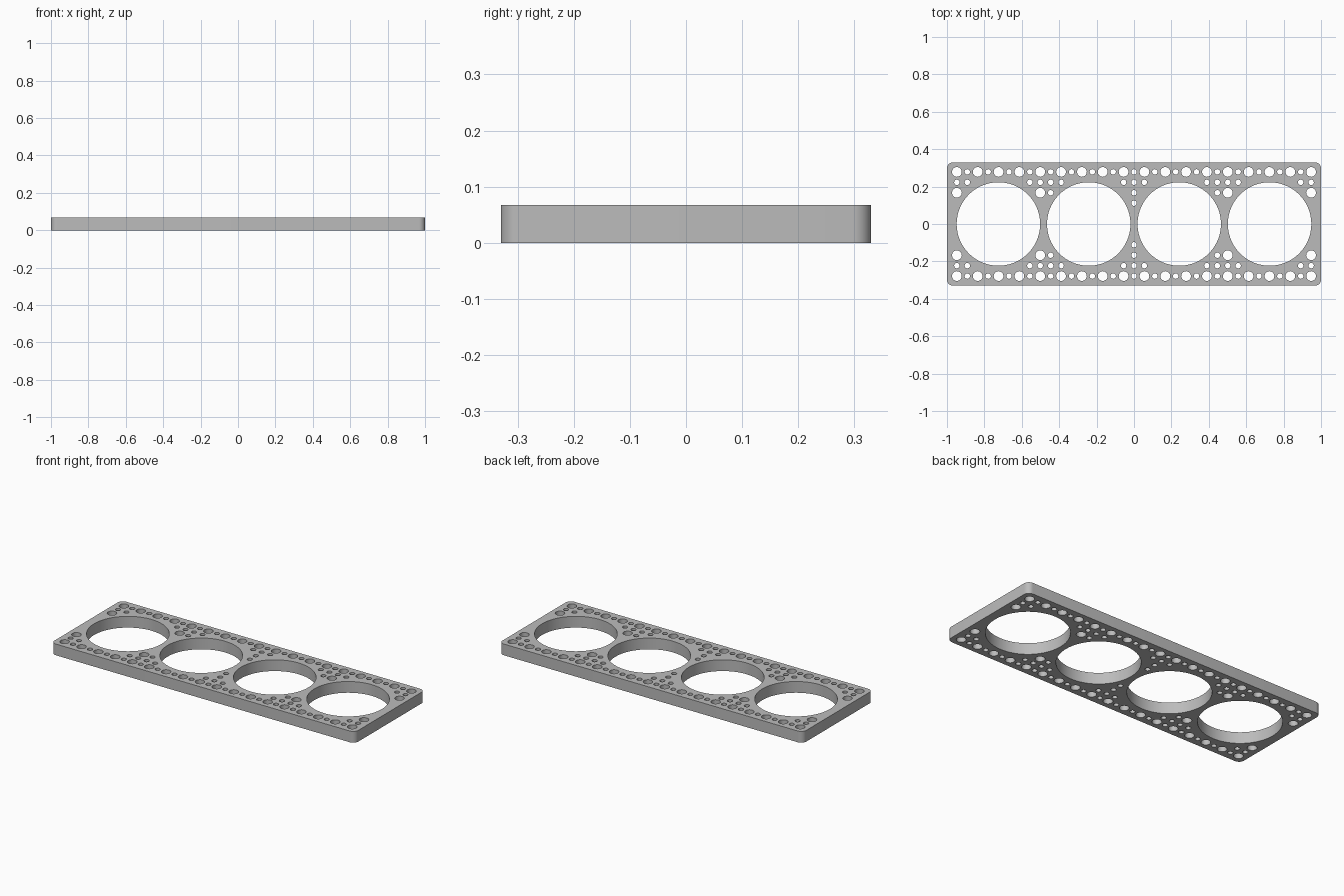
import bpy
import math

PITCH = 0.0557          # spacing of the small hole grid
HALF_X, HALF_Y, HEIGHT = 1.0, 0.33, 0.067
CORNER = 0.033
BORES = (-0.725, -0.242, 0.242, 0.725)
BORE_R, LARGE_R, SMALL_R = 0.223, 0.026, 0.0145

if "Cube" in bpy.data.objects:
    bpy.data.objects.remove(bpy.data.objects["Cube"], do_unlink=True)


def arc(cx, cy, r, start, sweep, steps):
    return [(cx + r * math.cos(start + sweep * i / steps),
             cy + r * math.sin(start + sweep * i / steps)) for i in range(steps + 1)]


def add_loop(curve, points):
    spline = curve.splines.new("POLY")
    spline.points.add(len(points) - 1)
    for p, (x, y) in zip(spline.points, points):
        p.co = (x, y, 0, 1)
    spline.use_cyclic_u = True


def add_hole(curve, x, y, r, sides):
    add_loop(curve, arc(x, y, r, 0, math.tau, sides)[:-1])


profile = bpy.data.curves.new("perforated_plate", "CURVE")
profile.dimensions = "2D"
profile.fill_mode = "BOTH"
profile.extrude = HEIGHT / 2

# Rounded rectangular outline
outline = []
for i, (sx, sy) in enumerate(((1, 1), (-1, 1), (-1, -1), (1, -1))):
    outline += arc(sx * (HALF_X - CORNER), sy * (HALF_Y - CORNER), CORNER,
                   i * math.pi / 2, math.pi / 2, 8)
add_loop(profile, outline)

# Four large bores
for x in BORES:
    add_hole(profile, x, 0, BORE_R, 96)

# Grid of holes wherever there is room around the bores
for row in range(-5, 6):
    for col in range(-17, 18):
        x, y = col * PITCH, row * PITCH
        if min(math.hypot(x - b, y) for b in BORES) > 0.262:
            large = row % 2 and col % 2
            add_hole(profile, x, y, LARGE_R if large else SMALL_R, 32 if large else 24)

# Solid plate from the profile
plate = bpy.data.objects.new("perforated_plate", profile)
bpy.context.collection.objects.link(plate)
plate.location.z = HEIGHT / 2
bpy.ops.object.select_all(action="DESELECT")
plate.select_set(True)
bpy.context.view_layer.objects.active = plate
bpy.ops.object.convert(target="MESH")
plate = bpy.context.object
plate.name = "perforated_plate"

bpy.ops.object.mode_set(mode="EDIT")
bpy.ops.mesh.select_all(action="SELECT")
bpy.ops.mesh.remove_doubles(threshold=0.00005)
bpy.ops.mesh.normals_make_consistent(inside=False)
bpy.ops.object.mode_set(mode="OBJECT")
bpy.ops.object.shade_smooth_by_angle(angle=math.radians(30))

# Plain grey finish
grey = bpy.data.materials.new("light_grey")
grey.use_nodes = True
colour = (0.5, 0.5, 0.5, 1)
grey.diffuse_color = colour
grey.node_tree.nodes["Principled BSDF"].inputs["Base Color"].default_value = colour
plate.data.materials.clear()
plate.data.materials.append(grey)
